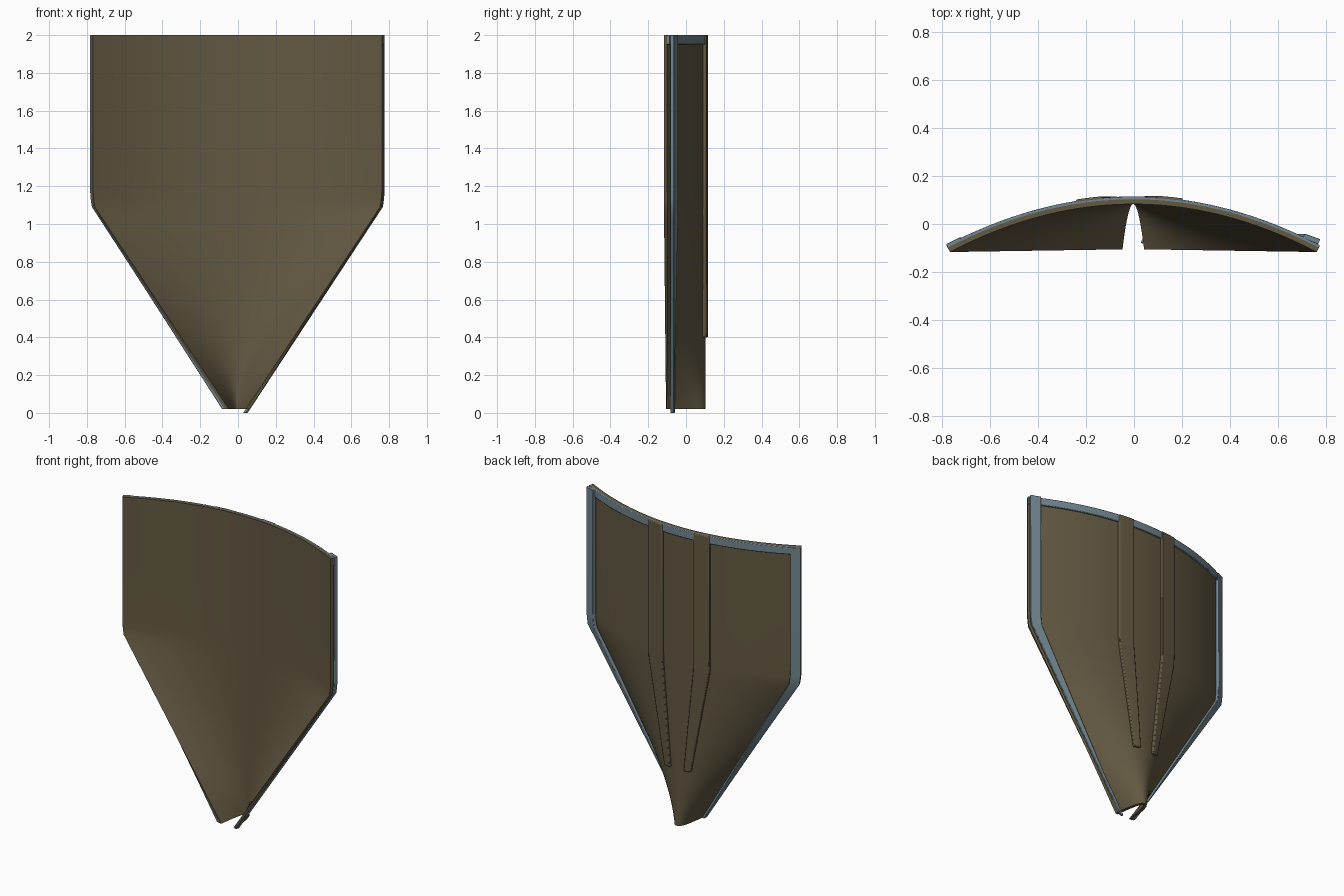
import bpy, bmesh, math

if "Cube" in bpy.data.objects:
    bpy.data.objects.remove(bpy.data.objects["Cube"])

SAG = 0.20          # depth of the curved section
APEX = 0.083        # y of the inner face at the centre line
SHIFT = -0.003


def material(name, rgb):
    m = bpy.data.materials.new(name)
    m.diffuse_color = (*rgb, 1)
    m.use_nodes = True
    m.node_tree.nodes["Principled BSDF"].inputs["Base Color"].default_value = m.diffuse_color
    return m


brown = material("olive brown", (0.125, 0.10, 0.055))
steel = material("blue grey", (0.17, 0.24, 0.28))


def half_width(z):
    """Inner half width: straight above, tapering to a narrow foot below."""
    pts = [(0.02, 0.045), (1.09, 0.755), (1.13, 0.761), (1.18, 0.765), (2.0, 0.765)]
    for (z0, w0), (z1, w1) in zip(pts, pts[1:]):
        if z <= z1:
            return w0 + (w1 - w0) * (z - z0) / (z1 - z0)
    return pts[-1][1]


def shell_point(s, z, t):
    """Point on the curved panel at s (-1..1 across), height z, offset t backwards."""
    w = half_width(z)
    y = APEX - SAG * s * s + 0.012 * (1 - w / 0.765) * s * s
    nx, ny = 2 * SAG * s, w
    n = math.hypot(nx, ny)
    return (w * s + t * nx / n + SHIFT, y + t * ny / n, z)


def heights(z0, z1):
    zs = {z0, z1}
    zs.update(z for z in (1.09, 1.13, 1.18, 1.5) if z0 < z < z1)
    zs.update(i * 0.06 for i in range(1, 18) if z0 < i * 0.06 < z1)
    return sorted(zs)


def loft(name, rings, mat, bevel=0.0):
    """Closed solid through a stack of equal rings."""
    bm = bmesh.new()
    rows = [[bm.verts.new(p) for p in r] for r in rings]
    n = len(rows[0])
    for a, b in zip(rows, rows[1:]):
        for i in range(n):
            j = (i + 1) % n
            bm.faces.new((a[i], a[j], b[j], b[i]))
    # end caps as strips of quads between the two sides of the ring
    for r in (rows[0], rows[-1]):
        for i in range(n // 2 - 1):
            bm.faces.new((r[i], r[i + 1], r[n - 2 - i], r[n - 1 - i]))
    bmesh.ops.recalc_face_normals(bm, faces=bm.faces)
    me = bpy.data.meshes.new(name)
    bm.to_mesh(me)
    bm.free()
    me.materials.append(mat)
    ob = bpy.data.objects.new(name, me)
    bpy.context.collection.objects.link(ob)
    bpy.ops.object.select_all(action='DESELECT')
    ob.select_set(True)
    bpy.context.view_layer.objects.active = ob
    bpy.ops.object.shade_smooth_by_angle(angle=math.radians(35))
    if bevel:
        b = ob.modifiers.new("soft edges", 'BEVEL')
        b.width = bevel
        b.segments = 2
        b.limit_method = 'ANGLE'
        b.angle_limit = math.radians(50)
    return ob


def slab(name, s0, s1, z0, z1, t0, t1, n, mat, bevel=0.0):
    """Plate that follows the curved panel."""
    ss = [s0 + (s1 - s0) * i / n for i in range(n + 1)]
    rings = [[shell_point(s, z, t0) for s in ss] +
             [shell_point(s, z, t1) for s in reversed(ss)] for z in heights(z0, z1)]
    return loft(name, rings, mat, bevel)


# curved main sheet
slab("curved_panel", -1, 1, 0.02, 2.0, 0.0, 0.02, 48, brown)

# trim along the top and the left edge of the back
slab("top_trim", -1, 1, 1.95, 2.0, 0.016, 0.032, 40, steel, 0.004)
slab("left_edge_trim", -1, -0.925, 0.02, 2.0, 0.016, 0.036, 2, steel, 0.003)

# two stiffening ribs on the back
for side, a, b in (("left", -0.305, -0.165), ("right", 0.125, 0.265)):
    slab(side + "_rib", a, b, 0.4, 2.0, 0.012, 0.038, 4, brown, 0.006)

# right edge trim: a separate bar standing slightly off the panel
bar = []
for z in heights(0.0, 2.0):
    w = half_width(z)
    xo = w + 0.013 + 0.008 * (1 - w / 0.765)
    k = max(0.25, w / 0.765)
    xi, yo, yi = xo - 0.065 * k, -0.064, -0.064 + 0.024 * k
    dx, dy = -0.010, -0.020
    bar.append([(xo, yo, z), (xi, yi, z), (xi + dx, yi + dy, z), (xo + dx, yo + dy, z)])
loft("right_edge_trim", bar, steel, 0.003)
